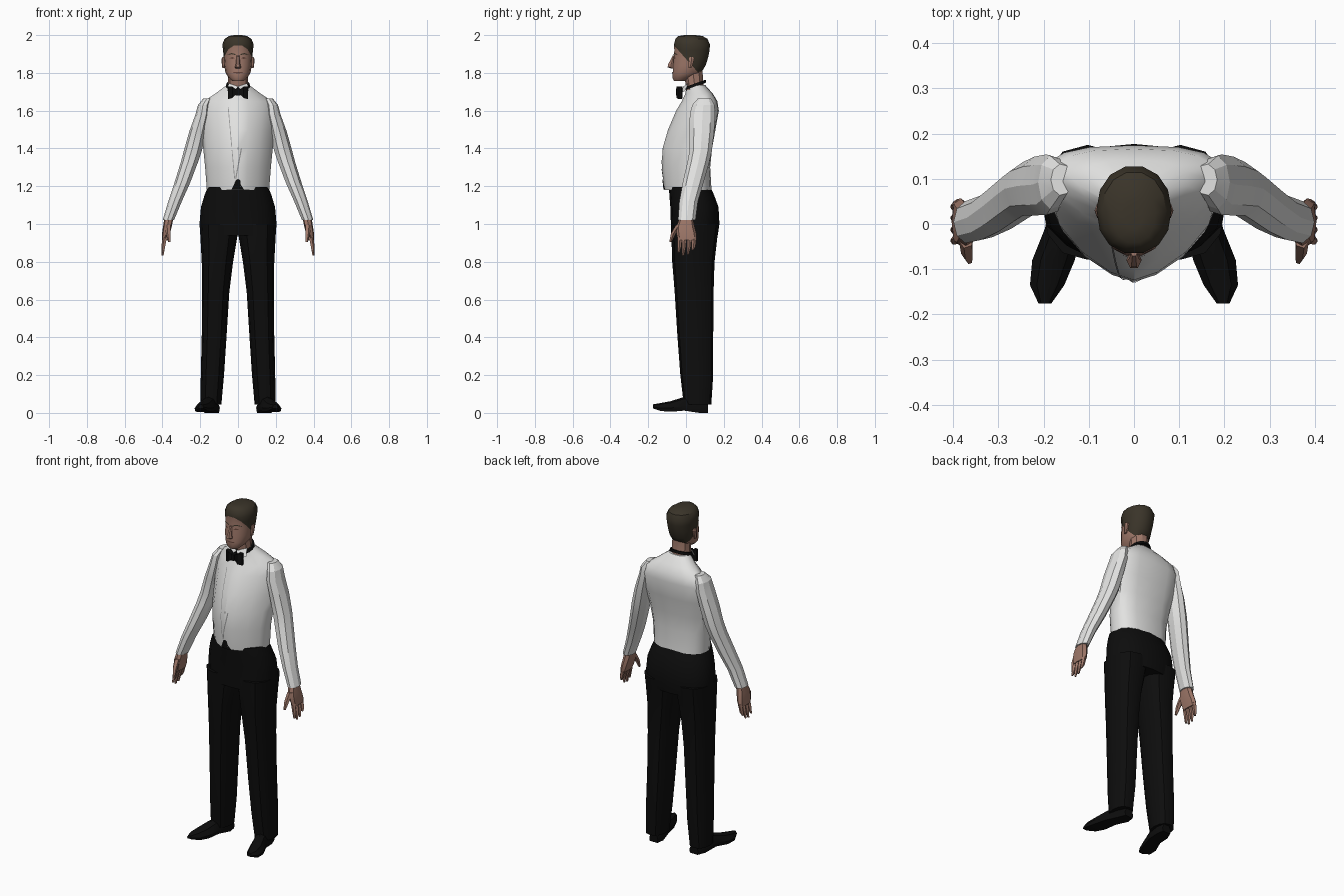
import bpy, bmesh, math
from mathutils import Vector
from mathutils.bvhtree import BVHTree


def material(name, r, g, b):
    m = bpy.data.materials.new(name)
    m.diffuse_color = (r, g, b, 1)
    return m


WHITE = material("shirt white", 0.76, 0.76, 0.75)
GREY = material("seam grey", 0.33, 0.33, 0.33)
BLACK = material("cloth black", 0.004, 0.004, 0.004)
SKIN = material("skin", 0.34, 0.185, 0.14)
SHADE = material("dark skin", 0.13, 0.06, 0.045)
HAIR = material("hair brown", 0.042, 0.034, 0.022)


def finish(bm, name, mats, angle=35):
    bmesh.ops.recalc_face_normals(bm, faces=bm.faces)
    me = bpy.data.meshes.new(name)
    bm.to_mesh(me)
    bm.free()
    for m in mats:
        me.materials.append(m)
    ob = bpy.data.objects.new(name, me)
    bpy.context.collection.objects.link(ob)
    if angle:
        bpy.ops.object.select_all(action='DESELECT')
        ob.select_set(True)
        bpy.context.view_layer.objects.active = ob
        bpy.ops.object.shade_smooth_by_angle(angle=math.radians(angle))
    return ob


def oval(z, cx, rx, yf, yb, n=12, pf=2.0, pb=2.0, mid=0.5):
    """Horizontal ring with separate front and back roundness."""
    ym = yf + (yb - yf) * mid
    pts = []
    for i in range(n):
        a = 2 * math.pi * i / n
        c, s = math.cos(a), math.sin(a)
        p, ry = (pb, yb - ym) if s > 0 else (pf, ym - yf)
        x = math.copysign(abs(c) ** (2 / p), c) * rx
        y = math.copysign(abs(s) ** (2 / p), s) * ry
        pts.append(Vector((cx + x, ym + y, z)))
    return pts


def loft_bm(rings, side=1):
    bm = bmesh.new()
    vs = [[bm.verts.new((p.x * side, p.y, p.z)) for p in r] for r in rings]
    n = len(vs[0])
    for a, b in zip(vs, vs[1:]):
        for i in range(n):
            j = (i + 1) % n
            bm.faces.new((a[i], a[j], b[j], b[i]))
    bm.faces.new(vs[0])
    bm.faces.new(vs[-1])
    return bm


def loft(name, rings, mat, side=1, angle=35):
    return finish(loft_bm(rings, side), name, [mat], angle)


def plate(name, faces, mat, target, lift=0.004):
    """Thin patch given as x,z outlines, laid on the front of a part."""
    src = bmesh.new()
    src.from_mesh(target.data)
    tree = BVHTree.FromBMesh(src)
    bm = bmesh.new()
    for f in faces:
        vs = []
        for x, z in f:
            hit = tree.ray_cast(Vector((x, -1, z)), Vector((0, 1, 0)))[0]
            vs.append(bm.verts.new((x, (hit.y if hit else -0.1) - lift, z)))
        bm.faces.new(vs)
    src.free()
    bmesh.ops.solidify(bm, geom=bm.faces[:], thickness=-0.002)
    return finish(bm, name, [mat], 0)


def strip(a, b, w, n=6):
    """Quads along a line in x,z."""
    at = lambda t: (a[0] + (b[0] - a[0]) * t, a[1] + (b[1] - a[1]) * t)
    out = []
    for i in range(n):
        (x0, z0), (x1, z1) = at(i / n), at((i + 1) / n)
        out.append([(x0 - w, z0), (x0 + w, z0), (x1 + w, z1), (x1 - w, z1)])
    return out


# jacket body: pointed front, broad flat back
torso = loft("jacket_body", [oval(z, 0, rx, yf, yb, 16, 1.5, 2.7, m) for z, rx, yf, yb, m in (
    (1.18, .165, -.115, .135, .55), (1.30, .174, -.128, .128, .6),
    (1.40, .184, -.124, .138, .65), (1.50, .194, -.095, .156, .7),
    (1.60, .200, -.052, .174, .68), (1.65, .180, -.022, .166, .65),
    (1.69, .120, -.004, .142, .6), (1.735, .060, .004, .102, .5))], WHITE)
plate("waist_notch", [[(0, 1.24), (0, 1.182), (.016, 1.182), (.012, 1.23)],
                      [(0, 1.24), (-.012, 1.23), (-.034, 1.182), (0, 1.182)],
                      [(.016, 1.182), (.032, 1.182), (.014, 1.21)]], BLACK, torso)
plate("jacket_opening", strip((-.052, 1.62), (-.018, 1.24), .002)
      + strip((.018, 1.40), (-.012, 1.24), .003), GREY, torso, .003)

# trousers: hips plus two legs
loft("trouser_hips", [oval(z, 0, rx, yf, yb, 16, 2.3, 2.3) for z, rx, yf, yb in (
    (1.195, .160, -.090, .130), (1.15, .178, -.088, .150), (1.09, .196, -.083, .172),
    (1.00, .204, -.080, .177), (.94, .199, -.078, .168))], BLACK)
for side, tag in ((1, "left"), (-1, "right")):
    loft(tag + "_trouser_leg", [oval(z, (a + b) / 2, (b - a) / 2, yf, yb, 12, 2.3, 2.3)
         for z, a, b, yf, yb in (
        (1.00, .002, .203, -.079, .175), (.93, .004, .199, -.077, .166),
        (.80, .026, .192, -.073, .151), (.64, .046, .190, -.060, .146),
        (.40, .061, .192, -.045, .144), (.20, .074, .197, -.030, .144),
        (.045, .088, .199, -.012, .134))], BLACK, side)

    # shoe: upright sections from heel to turned-out toe
    shoe = []
    for y, cx, w, lo, hi in ((.116, .132, .028, 0, .06), (.07, .138, .042, 0, .08),
                             (-.01, .155, .042, .012, .085), (-.08, .178, .047, .006, .062),
                             (-.135, .192, .038, .010, .052), (-.176, .197, .014, .024, .045)):
        shoe.append([Vector((cx + u * w, y, lo + (hi - lo) * v)) for u, v in
                     ((-.9, 0), (.9, 0), (1, .35), (.6, .85), (0, 1), (-.6, .85), (-1, .35))])
    loft(tag + "_shoe", shoe, BLACK, side)

    # sleeve: faceted tube from shoulder to cuff
    loft(tag + "_sleeve", [oval(z, cx, rx, cy - ry, cy + ry, 9) for z, cx, cy, rx, ry in (
        (1.665, .160, .098, .024, .035), (1.63, .180, .092, .032, .060),
        (1.58, .187, .087, .038, .068), (1.49, .212, .084, .046, .066),
        (1.39, .237, .078, .049, .060), (1.33, .255, .066, .047, .059),
        (1.22, .293, .038, .043, .056), (1.12, .332, .014, .037, .050),
        (1.02, .368, .004, .031, .047))], WHITE, side, 20)

    # hand: palm, four fingers, thumb
    loft(tag + "_palm", [oval(z, cx, rx, yf, yb, 8, 2.6, 2.6) for z, cx, rx, yf, yb in (
        (1.03, .366, .024, -.034, .036), (.985, .374, .023, -.052, .046),
        (.945, .382, .021, -.050, .056), (.915, .387, .016, -.042, .056))], SKIN, side, 20)
    for i, (y, tip) in enumerate(((-.032, .848), (-.008, .832), (.018, .838), (.043, .862))):
        loft(f"{tag}_finger_{i + 1}", [oval(z, cx, r, y - r + d, y + r + d, 5) for z, cx, r, d in (
            (.93, .386, .013, 0), (.88, .395, .011, -.003), (tip, .399, .006, -.008))],
            SKIN, side, 20)
    loft(tag + "_thumb", [oval(z, cx, r, y - r, y + r, 5) for z, cx, y, r in (
        (.995, .371, -.038, .016), (.95, .368, -.066, .014), (.905, .364, -.082, .007))],
        SKIN, side, 20)

    # ear
    loft(tag + "_ear", [oval(z, .077, r, y, y + d, 6) for z, r, y, d in (
        (1.825, .006, .012, .018), (1.85, .009, .012, .028),
        (1.875, .010, .014, .032), (1.885, .005, .018, .020))], SKIN, side, 20)

# neck with its dark tie band
loft("neck", [oval(z, 0, rx, yf, yb, 10) for z, rx, yf, yb in (
    (1.70, .060, .000, .105), (1.75, .052, -.006, .093), (1.82, .052, -.02, .09))], SKIN)
band = []
for h, k in ((-.008, 1.06), (.008, 1.0)):
    band.append([Vector((p.x, p.y, 1.735 + h + (p.y - .045) * .35))
                 for p in oval(0, 0, .061 * k, .046 - .058 * k, .046 + .058 * k, 16)])
loft("tie_band", band, BLACK)

# collar wings
bm = bmesh.new()
for s in (1, -1):
    bm.faces.new([bm.verts.new(c) for c in (
        (0, -.014, 1.728), (s * .05, .012, 1.745), (s * .058, -.005, 1.705), (s * .03, -.03, 1.69))])
bmesh.ops.solidify(bm, geom=bm.faces[:], thickness=.004)
finish(bm, "collar_wings", [WHITE], 0)

# bow tie: one loft across x, pinched at the knot
loft("bow_tie", [[Vector((x, y + d * u, 1.70 + h * v - abs(x) * .1))
                  for u, v in ((-1, -1), (1, -1), (1, 1), (-1, 1))]
                 for x, y, d, h in ((-.052, -.030, .008, .034), (-.030, -.034, .016, .030),
                 (-.011, -.036, .010, .014), (-.010, -.036, .017, .018),
                 (.010, -.036, .017, .018), (.011, -.036, .010, .014),
                 (.030, -.034, .016, .030), (.052, -.030, .008, .034))], BLACK, 1, 20)

# head: one form, cut along a sloping hairline
bm = loft_bm([oval(z, 0, rx, yf, yb, 14, 2.2, 2.1) for z, rx, yf, yb in (
    (1.757, .030, -.064, .000), (1.775, .050, -.073, .035), (1.80, .066, -.072, .082),
    (1.84, .073, -.071, .106), (1.88, .076, -.066, .119), (1.92, .079, -.064, .127),
    (1.95, .083, -.066, .129), (1.98, .071, -.058, .116), (1.995, .048, -.042, .090),
    (2.0, .020, -.010, .050))])
co, no = Vector((0, -.066, 1.948)), Vector((0, .74, .66)).normalized()
bmesh.ops.bisect_plane(bm, geom=bm.verts[:] + bm.edges[:] + bm.faces[:],
                       plane_co=co, plane_no=no)
for f in bm.faces:
    f.material_index = int((f.calc_center_median() - co).dot(no) > 0)
head = finish(bm, "head", [SKIN, HAIR])

# nose and painted face details
loft("nose", [oval(z, 0, rx, yf, -.06, 6) for z, rx, yf in (
    (1.822, .012, -.078), (1.83, .017, -.100), (1.845, .012, -.097), (1.892, .007, -.071))],
    SKIN, 1, 20)
for s, tag in ((1, "left"), (-1, "right")):
    plate(tag + "_brow", [[(s * x, z) for x, z in q] for q in (
        ((.012, 1.894), (.034, 1.899), (.034, 1.905), (.012, 1.900)),
        ((.034, 1.899), (.056, 1.893), (.056, 1.897), (.034, 1.905)))], HAIR, head)
    plate(tag + "_eye", [[(s * x, z) for x, z in (
        (.016, 1.878), (.030, 1.874), (.046, 1.878), (.030, 1.884))]], SHADE, head)
plate("mouth", [[(-.026, 1.800), (0, 1.797), (0, 1.804), (-.024, 1.804)],
                [(0, 1.797), (.026, 1.800), (.024, 1.804), (0, 1.804)]], SHADE, head)
